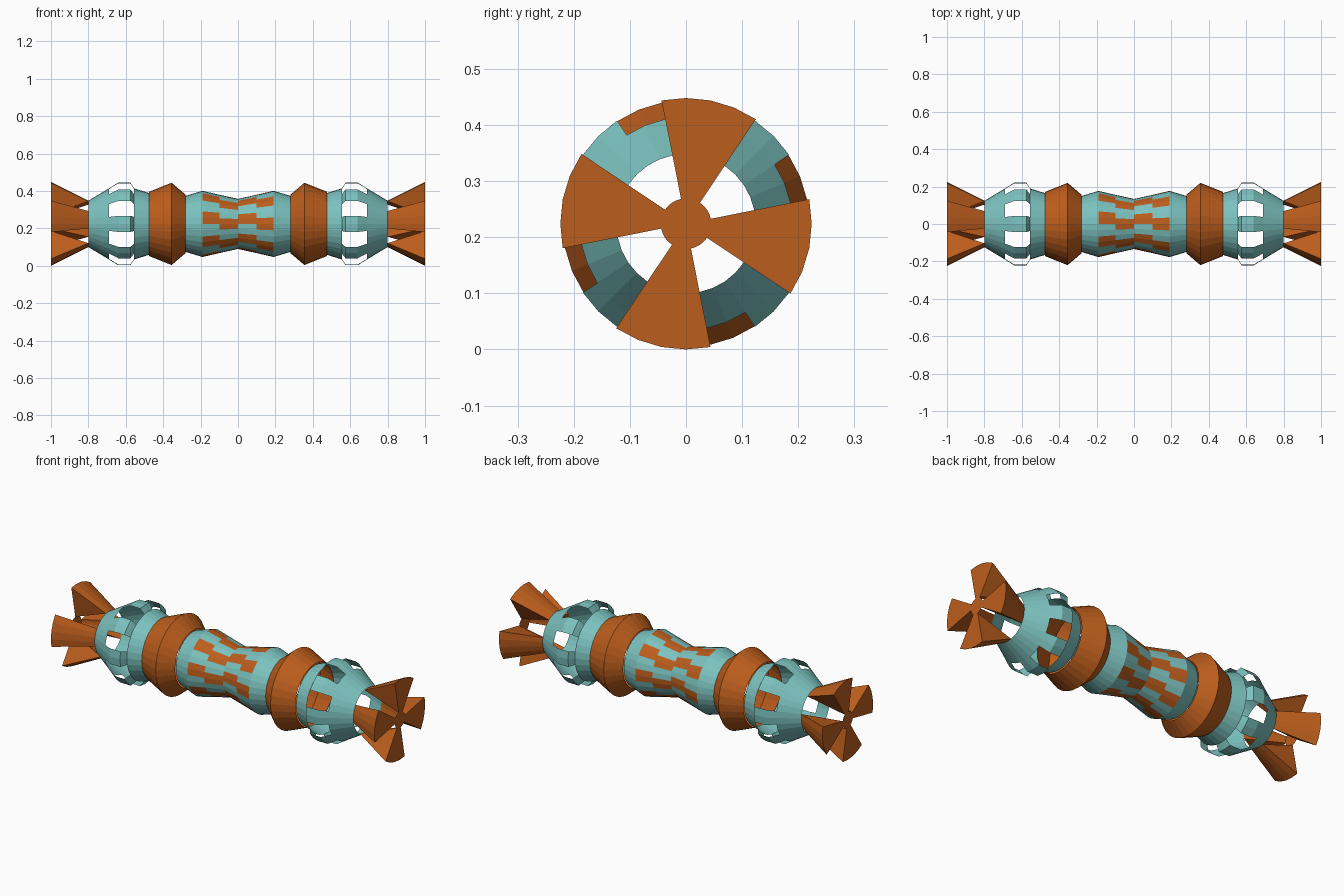
import bpy, bmesh, math

if "Cube" in bpy.data.objects:
    bpy.data.objects.remove(bpy.data.objects["Cube"])

SEG = 32
R = 0.224          # outer radius, also the height of the axis
STEP = 2 * math.pi / SEG


def material(name, color):
    m = bpy.data.materials.new(name)
    m.diffuse_color = color
    m.use_nodes = True
    m.node_tree.nodes["Principled BSDF"].inputs["Base Color"].default_value = m.diffuse_color
    return m


TEAL = material("teal", (0.20, 0.54, 0.52, 1))
ORANGE = material("orange", (0.50, 0.11, 0.012, 1))


def lathe(name, profile, mats, keep=lambda i, k: True, pick=lambda i, k: 0,
          sides=(), mirror=True):
    """Spin (x, radius) points round the x axis, keeping chosen faces."""
    bm = bmesh.new()
    rings = [[bm.verts.new((x, r * math.cos(k * STEP), r * math.sin(k * STEP)))
              for k in range(SEG)] for x, r in profile]
    for i in range(len(profile) - 1):
        for k in range(SEG):
            if keep(i, k):
                n = (k + 1) % SEG
                f = bm.faces.new((rings[i][k], rings[i][n],
                                  rings[i + 1][n], rings[i + 1][k]))
                f.material_index = pick(i, k)
    for k in sides:
        bm.faces.new([rings[i][k % SEG] for i in range(3)])
    bmesh.ops.remove_doubles(bm, verts=bm.verts, dist=1e-5)
    loose = [v for v in bm.verts if not v.link_faces]
    bmesh.ops.delete(bm, geom=loose, context='VERTS')
    if sides:
        bmesh.ops.recalc_face_normals(bm, faces=bm.faces)
    me = bpy.data.meshes.new(name)
    bm.to_mesh(me)
    bm.free()
    for m in mats:
        me.materials.append(m)
    ob = bpy.data.objects.new(name, me)
    ob.location.z = R
    bpy.context.collection.objects.link(ob)
    if mirror:
        ob.modifiers.new("other_end", 'MIRROR').use_axis = (True, False, False)
    return ob


# Waisted grip with staggered orange patches
grip = [(-0.28, 0.15), (-0.19, 0.177), (-0.10, 0.156), (0, 0.134),
        (0.10, 0.156), (0.19, 0.177), (0.28, 0.15)]
lathe("grip", grip, [TEAL, ORANGE], mirror=False,
      pick=lambda i, k: int(1 <= i <= 4 and (k + 1 + i % 2) % 4 < 2))

# Flared collars
lathe("collar", [(0.28, 0.156), (0.355, 0.22), (0.475, 0.172)], [ORANGE])

# Cage shells either side of the slats
lathe("cage_inner_band", [(0.475, 0.165), (0.555, 0.19)], [TEAL])
lathe("cage_outer_band", [(0.69, 0.19), (0.80, 0.124)], [TEAL])

# Eight raised slats bridging the cage opening
lathe("cage_slats", [(0.555, 0.19), (0.575, 0.221), (0.64, 0.221), (0.69, 0.19)],
      [TEAL], keep=lambda i, k: (k + 1) % 4 < 2)

# Four solid end wedges, each four segments wide
lathe("end_wedges", [(0.80, 0.124), (1.0, R), (1.0, 0.045), (0.80, 0.124)],
      [ORANGE], keep=lambda i, k: (k + 3) % 8 < 4,
      sides=[s + 8 * n for n in range(4) for s in (-3, 1)])

# Small hub disc joining the wedges
lathe("end_hub", [(1.0, 0.045), (1.0, 0.0)], [ORANGE],
      keep=lambda i, k: False).data.clear_geometry()
hub = bpy.data.objects["end_hub"]
bm = bmesh.new()
bm.faces.new([bm.verts.new((1.0, 0.045 * math.cos(k * STEP), 0.045 * math.sin(k * STEP)))
              for k in range(SEG)])
bm.to_mesh(hub.data)
bm.free()
if not hub.data.materials:
    hub.data.materials.append(ORANGE)
